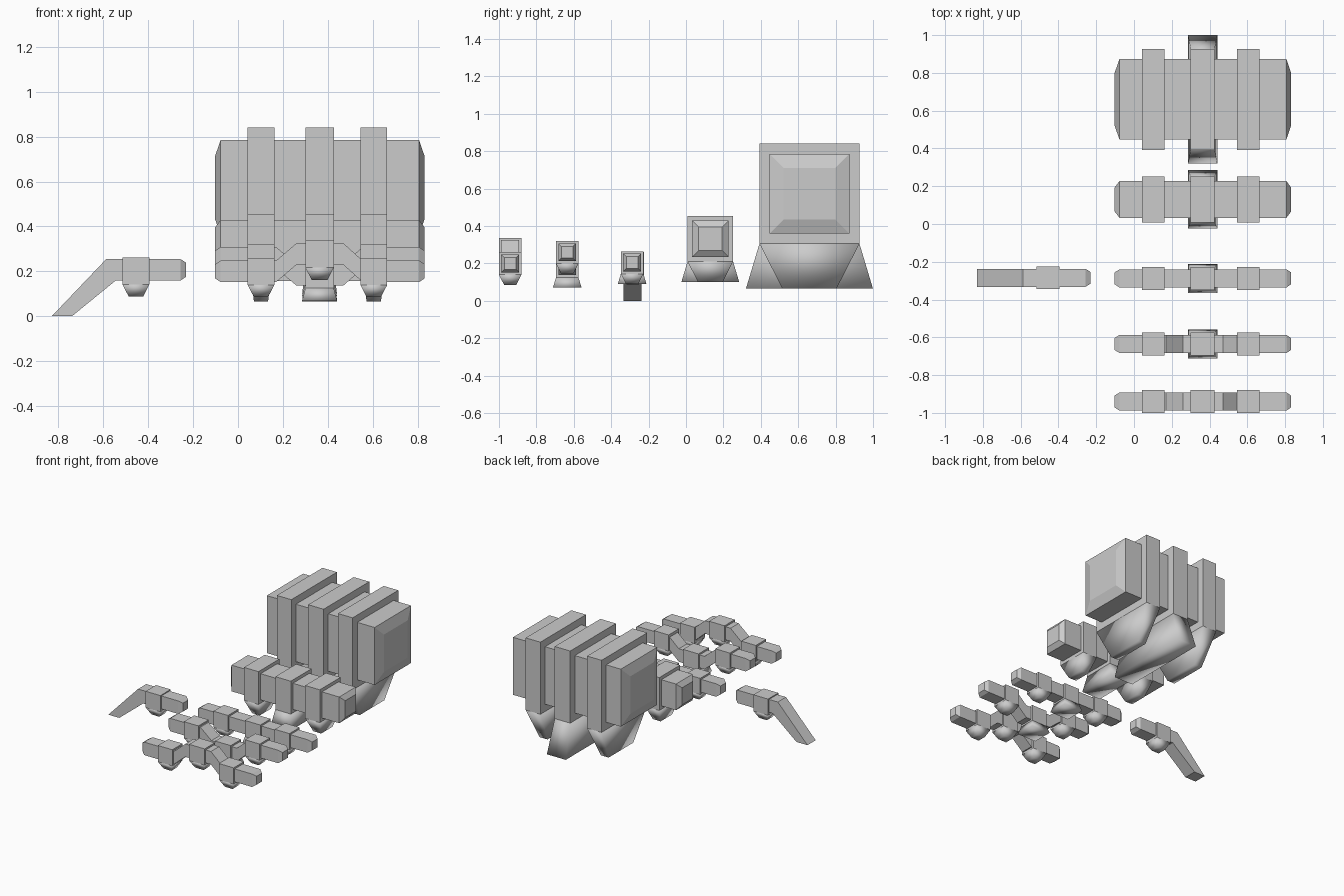
import bpy

if "Cube" in bpy.data.objects:
    bpy.data.objects.remove(bpy.data.objects["Cube"])

# Set of square ducts on strap collars: every run shares the same x layout,
# only the section size and the level along the run change.
COLLARS = [(0.043, 0.162), (0.300, 0.427), (0.545, 0.665)]


def make(name, verts, faces, smooth=False):
    mesh = bpy.data.meshes.new(name)
    mesh.from_pydata(verts, [], faces)
    mesh.update()
    ob = bpy.data.objects.new(name, mesh)
    bpy.context.collection.objects.link(ob)
    if smooth:
        for p in mesh.polygons:
            p.use_smooth = True
    return ob


def loft(name, rings, smooth=False):
    """Join four-sided rings into a closed skin."""
    verts = [v for r in rings for v in r]
    n = len(rings)
    faces = [(0, 1, 2, 3), tuple(4 * n - 1 - k for k in range(4))]
    for i in range(n - 1):
        for k in range(4):
            a, b = 4 * i + k, 4 * i + (k + 1) % 4
            faces.append((b, a, a + 4, b + 4))
    return make(name, verts, faces, smooth)


def section(top, bottom, y, half):
    (xt, zt), (xb, zb) = top, bottom
    return [(xb, y - half, zb), (xt, y - half, zt),
            (xt, y + half, zt), (xb, y + half, zb)]


def upright(x, y, zc, h):
    return section((x, zc + h), (x, zc - h), y, h)


def flat(x0, x1, y0, y1, z):
    return [(x0, y0, z), (x1, y0, z), (x1, y1, z), (x0, y1, z)]


def collar(name, x0, x1, y, zc, h, flare):
    """Square strap with a foot that is splayed or tapered."""
    c = h * 1.255
    loft(name + "_collar", [flat(x0, x1, y - c, y + c, zc + c),
                            flat(x0, x1, y - c, y + c, zc - c)])
    gx = 0.014 if flare else -0.028
    gy = c * (0.27 if flare else -0.46)
    loft(name + "_foot",
         [flat(x0, x1, y - c, y + c, zc - c),
          flat(x0 - gx, x1 + gx, y - c - gy, y + c + gy, zc - 1.9 * c)], True)


def duct(name, y, h, z_end, z_mid, flare):
    path = [(-0.077, z_end)]
    if z_mid != z_end:
        path += [(0.17, z_end), (0.26, z_mid), (0.47, z_mid), (0.555, z_end)]
    path.append((0.807, z_end))
    rings = [upright(-0.103, y, z_end, h * 0.65)]
    rings += [upright(x, y, z, h) for x, z in path]
    rings.append(upright(0.832, y, z_end, h * 0.65))
    loft(name, rings)
    for i, (x0, x1) in enumerate(COLLARS):
        mid = i == 1
        collar(f"{name}_{i + 1}", x0, x1, y, z_mid if mid else z_end, h, flare and mid)


# Straight runs, then the dipped and raised runs
duct("large_duct", 0.66, 0.213, 0.573, 0.573, True)
duct("medium_duct", 0.13, 0.097, 0.332, 0.332, True)
duct("small_duct", -0.288, 0.048, 0.205, 0.205, True)
duct("dipped_duct", -0.635, 0.048, 0.26, 0.185, True)
duct("raised_duct", -0.94, 0.048, 0.2, 0.277, False)

# Spout with a sloping outlet
y, h, z = -0.285, 0.048, 0.207
loft("outlet_duct", [
    section((-0.83, 0.0), (-0.74, 0.0), y, h),
    section((-0.587, z + h), (-0.545, z - h), y, h),
    upright(-0.257, y, z, h),
    upright(-0.231, y, z, h * 0.65)])
collar("outlet", -0.515, -0.395, y, z - 0.005, h, False)
